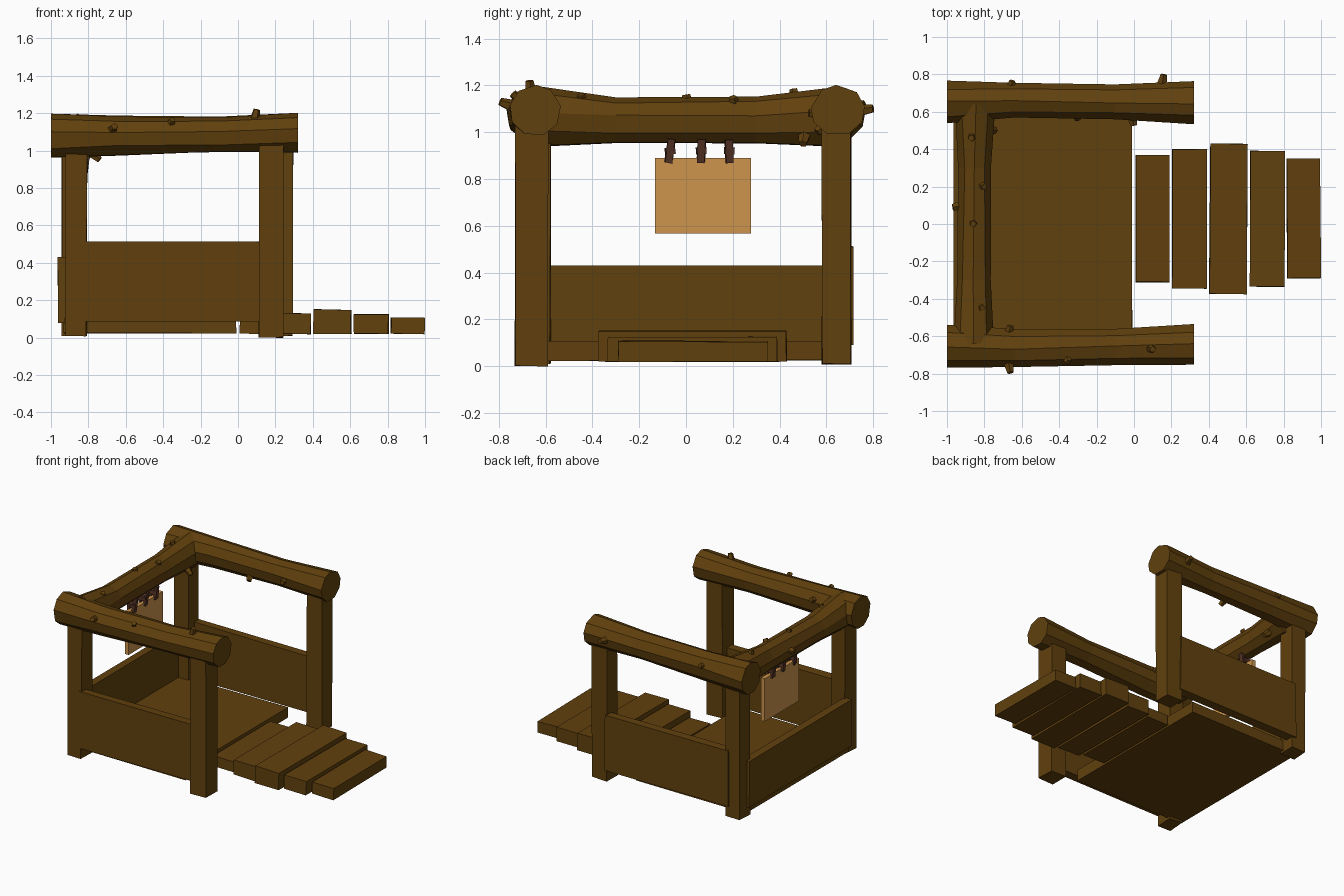
import bpy, bmesh, math, random
from mathutils import Vector, Euler

if "Cube" in bpy.data.objects:
    bpy.data.objects.remove(bpy.data.objects["Cube"])

random.seed(4)


def material(name, colour):
    m = bpy.data.materials.new(name)
    m.diffuse_color = (*colour, 1)
    m.use_nodes = True
    m.node_tree.nodes["Principled BSDF"].inputs["Base Color"].default_value = m.diffuse_color
    return m


WOOD = material("dark_wood", (0.12, 0.052, 0.004))
BOARD = material("light_board", (0.62, 0.30, 0.075))
STRAP = material("strap_brown", (0.085, 0.032, 0.018))


def finish(name, bm, mat):
    bmesh.ops.recalc_face_normals(bm, faces=bm.faces)
    me = bpy.data.meshes.new(name)
    bm.to_mesh(me)
    bm.free()
    me.materials.append(mat)
    ob = bpy.data.objects.new(name, me)
    bpy.context.collection.objects.link(ob)
    return ob


def box(name, lo, hi, mat=WOOD, rot=(0, 0, 0), wobble=0.0):
    """Hand-hewn box between two corners, with slight corner wobble."""
    lo, hi = Vector(lo), Vector(hi)
    bm = bmesh.new()
    bmesh.ops.create_cube(bm, size=1)
    turn = Euler(rot).to_matrix()
    for v in bm.verts:
        p = Vector([c * s for c, s in zip(v.co, hi - lo)])
        p += Vector([random.uniform(-wobble, wobble) for _ in range(3)])
        v.co = turn @ p + (lo + hi) / 2
    return finish(name, bm, mat)


def log(name, stations, along, sides=9):
    """Faceted log; a station is (position, side min, side max, z min, z max)."""
    bm = bmesh.new()
    rings = []
    for pos, s0, s1, z0, z1 in stations:
        ring = []
        for i in range(sides):
            a = math.tau * (i + 0.25) / sides + random.uniform(-0.08, 0.08)
            s = (s0 + s1) / 2 + (s1 - s0) / 2 * 1.02 * math.cos(a)
            z = (z0 + z1) / 2 + (z1 - z0) / 2 * 1.02 * math.sin(a)
            ring.append(bm.verts.new((pos, s, z) if along == 'x' else (s, pos, z)))
        rings.append(ring)
    for a, b in zip(rings, rings[1:]):
        for i in range(sides):
            j = (i + 1) % sides
            bm.faces.new((a[i], a[j], b[j], b[i]))
    bm.faces.new(rings[0])
    bm.faces.new(rings[-1])
    return finish(name, bm, WOOD)


def knot(name, tip, axis_point, r=0.03):
    """Short branch stub pointing away from the log axis."""
    tip, base = Vector(tip), Vector(axis_point)
    d = (tip - base).normalized()
    q = d.to_track_quat('Z', 'Y')
    bm = bmesh.new()
    bmesh.ops.create_cone(bm, cap_ends=True, segments=5, radius1=r,
                          radius2=r * 0.6, depth=0.07)
    for v in bm.verts:
        v.co = q @ v.co + tip - d * 0.035
    return finish(name, bm, WOOD)


# Four corner posts
box("front_left_post", (-0.92, -0.71, 0.01), (-0.81, -0.58, 1.04), wobble=0.005)
box("front_right_post", (0.11, -0.73, 0.0), (0.24, -0.59, 1.06), wobble=0.003)
box("back_left_post", (-0.94, 0.58, 0.01), (-0.82, 0.705, 1.04), wobble=0.004)
box("back_right_post", (0.165, 0.58, 0.01), (0.293, 0.705, 1.05), wobble=0.003)

# Floor and low walls
box("floor", (-0.93, -0.61, 0.025), (-0.01, 0.61, 0.105), wobble=0.003)
box("front_wall", (-0.825, -0.715, 0.09), (0.13, -0.65, 0.512), wobble=0.004)
box("back_wall", (-0.85, 0.65, 0.09), (0.18, 0.712, 0.512), wobble=0.004)
box("end_wall", (-0.963, -0.60, 0.08), (-0.905, 0.62, 0.43), wobble=0.002)

# Entrance ramp planks: x start, x end, y start, y end, top
planks = [(0.01, 0.19, -0.31, 0.37, 0.097), (0.205, 0.39, -0.345, 0.40, 0.13),
          (0.405, 0.605, -0.375, 0.43, 0.15), (0.62, 0.805, -0.335, 0.39, 0.125),
          (0.818, 0.997, -0.29, 0.35, 0.106)]
for n, (x0, x1, y0, y1, top) in enumerate(planks):
    box(f"ramp_plank_{n + 1}", (x0, y0, 0.02), (x1, y1, top),
        rot=(0, random.uniform(0, 0.02), random.uniform(-0.008, 0.008)), wobble=0.002)

# Roof logs
log("front_log", [(-1, -0.768, -0.54, 0.96, 1.195), (-0.64, -0.765, -0.56, 0.97, 1.18),
                  (-0.1, -0.755, -0.56, 0.99, 1.175), (0.32, -0.753, -0.535, 0.985, 1.2)], 'x')
log("back_log", [(-1, 0.54, 0.765, 0.96, 1.195), (-0.64, 0.57, 0.755, 0.975, 1.185),
                 (-0.1, 0.56, 0.745, 0.99, 1.18), (0.32, 0.535, 0.763, 0.985, 1.2)], 'x')
log("cross_log", [(-0.64, -0.965, -0.75, 0.935, 1.195), (-0.3, -0.945, -0.765, 0.95, 1.147),
                  (0.3, -0.94, -0.765, 0.95, 1.15), (0.64, -0.955, -0.74, 0.935, 1.19)], 'y')

# Branch stubs on the logs
long_knots = [(-0.66, -0.795, 1.13), (-0.35, -0.74, 1.165), (0.10, -0.67, 1.22),
              (-0.66, -0.545, 1.12), (-0.65, 0.765, 1.12), (0.16, 0.80, 1.10),
              (0.0, 0.525, 1.08), (-0.3, 0.56, 1.0)]
for n, (x, y, z) in enumerate(long_knots):
    knot(f"log_knot_{n + 1}", (x, y, z), (x - 0.03, math.copysign(0.655, y), 1.08))
cross_knots = [(-0.87, 0.46, 1.185), (-0.80, 0.2, 1.15), (-0.97, 0.09, 1.06),
               (-0.86, 0.0, 1.16), (-0.81, -0.45, 1.16), (-0.74, 0.5, 0.95)]
for n, (x, y, z) in enumerate(cross_knots):
    knot(f"cross_knot_{n + 1}", (x, y, z), (-0.855, y + 0.02, 1.05))

# Hanging board and its straps, one strip on each face
box("hanging_board", (-0.85, -0.132, 0.567), (-0.82, 0.278, 0.89), BOARD)
for n, (y, lean) in enumerate([(-0.068, 0.15), (0.065, 0.05), (0.185, -0.05)]):
    for side, x in (("inner", -0.811), ("outer", -0.859)):
        box(f"{side}_strap_{n + 1}", (x - 0.01, y - 0.016, 0.868), (x + 0.01, y + 0.016, 0.97),
            STRAP, rot=(-lean, 0.12 if x > -0.84 else -0.12, 0), wobble=0.003)
    box(f"strap_loop_{n + 1}", (-0.865, y - 0.02, 0.905), (-0.805, y + 0.02, 0.935),
        STRAP, rot=(lean, 0, 0.1))
